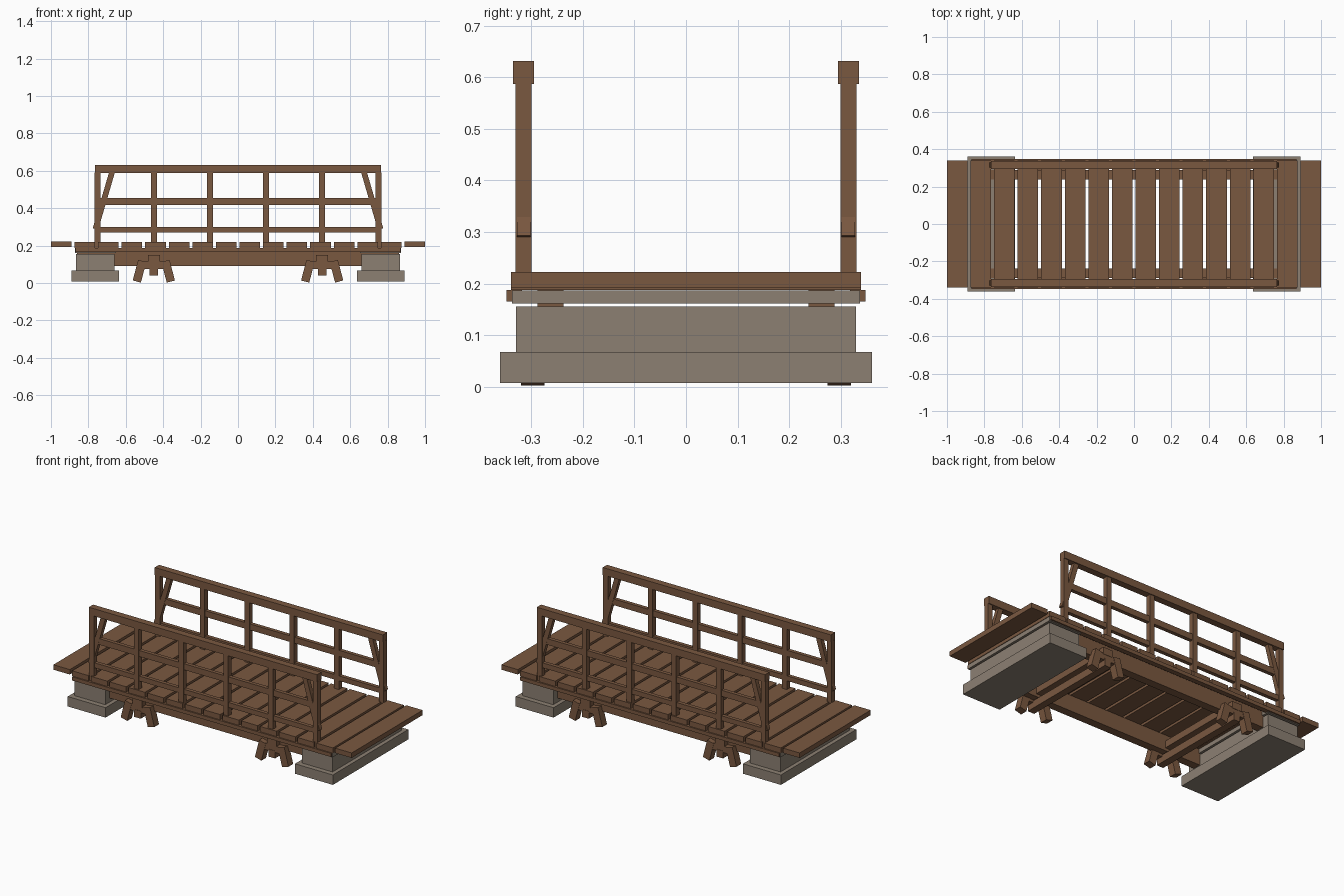
import bpy, math
from mathutils import Matrix, Vector

if "Cube" in bpy.data.objects:
    bpy.data.objects.remove(bpy.data.objects["Cube"])


def material(name, rgb):
    m = bpy.data.materials.new(name)
    m.diffuse_color = (*rgb, 1)
    m.use_nodes = True
    m.node_tree.nodes["Principled BSDF"].inputs["Base Color"].default_value = m.diffuse_color
    return m


WOOD = material("brown wood", (0.195, 0.098, 0.051))
STONE = material("grey stone", (0.262, 0.216, 0.171))
FACES = [(0, 1, 3, 2), (4, 6, 7, 5), (0, 4, 5, 1), (2, 3, 7, 6), (0, 2, 6, 4), (1, 5, 7, 3)]


def box(name, x, y, z, mat=WOOD, tilt=0.0):
    """Box from (min, max) ranges, optionally turned about y through its centre."""
    c = Vector((sum(x) / 2, sum(y) / 2, sum(z) / 2))
    h = [abs(r[1] - r[0]) / 2 for r in (x, y, z)]
    rot = Matrix.Rotation(tilt, 3, 'Y')
    verts = [c + rot @ Vector((i * h[0], j * h[1], k * h[2]))
             for i in (-1, 1) for j in (-1, 1) for k in (-1, 1)]
    me = bpy.data.meshes.new(name)
    me.from_pydata(verts, [], FACES)
    me.materials.append(mat)
    ob = bpy.data.objects.new(name, me)
    bpy.context.collection.objects.link(ob)
    return ob


def strut(name, bottom, top, width, y):
    """Square-ended slanted bar in the xz plane between two centre points."""
    dx, dz = top[0] - bottom[0], top[1] - bottom[1]
    cx, cz, l = (top[0] + bottom[0]) / 2, (top[1] + bottom[1]) / 2, math.hypot(dx, dz)
    box(name, (cx - width / 2, cx + width / 2), y, (cz - l / 2, cz + l / 2),
        WOOD, math.atan2(dx, dz))


# Deck planks, the end pair slightly raised
for i in range(16):
    x = (i - 7.5) * 0.126
    end = i in (0, 15)
    z = (0.192, 0.222) if end else (0.187, 0.219)
    box("deck_plank", (x - 0.055, x + 0.055), (-0.34, 0.34), z)

# Stone abutments at both ends
for s in (-1, 1):
    box("abutment_footing", (s * 0.762 - 0.127, s * 0.762 + 0.127), (-0.361, 0.361), (0.007, 0.067), STONE)
    box("abutment_pier", (s * 0.762 - 0.103, s * 0.762 + 0.103), (-0.33, 0.33), (0.067, 0.155), STONE)
    box("abutment_cap", (s * 0.762 - 0.11, s * 0.762 + 0.11), (-0.338, 0.338), (0.161, 0.186), STONE)

for s in (-1, 1):
    def side(a, b):
        return tuple(sorted((s * a, s * b)))

    # Load-bearing stringer and edge beam
    box("stringer", (-0.86, 0.86), side(0.238, 0.288), (0.091, 0.187))
    box("edge_beam", (-0.868, 0.868), side(0.318, 0.348), (0.165, 0.187))

    # Railing
    for k in range(6):
        x = -0.75 + 0.3 * k
        box("rail_post", (x - 0.016, x + 0.016), side(0.3, 0.331), (0.187, 0.59))
    box("top_rail", (-0.765, 0.765), side(0.295, 0.336), (0.587, 0.632))
    box("middle_rail", (-0.75, 0.75), side(0.304, 0.327), (0.418, 0.455))
    box("lower_rail", (-0.75, 0.75), side(0.304, 0.327), (0.27, 0.3))
    for e in (-1, 1):
        strut("rail_brace", (e * 0.762, 0.289), (e * 0.672, 0.598), 0.03, side(0.302, 0.328))

    # Trestle legs and tie on this side
    for t in (-0.45, 0.45):
        for e in (-1, 1):
            strut("trestle_leg", (t + e * 0.091, 0.008), (t + e * 0.062, 0.118), 0.045,
                  side(0.275, 0.32))
        box("trestle_tie", (t - 0.065, t + 0.065), side(0.277, 0.318), (0.075, 0.115))

# Trestle beams across the bridge
for t in (-0.45, 0.45):
    box("trestle_cap", (t - 0.032, t + 0.032), (-0.32, 0.32), (0.108, 0.15))
    box("trestle_crossbeam", (t - 0.022, t + 0.022), (-0.32, 0.32), (0.04, 0.085))
